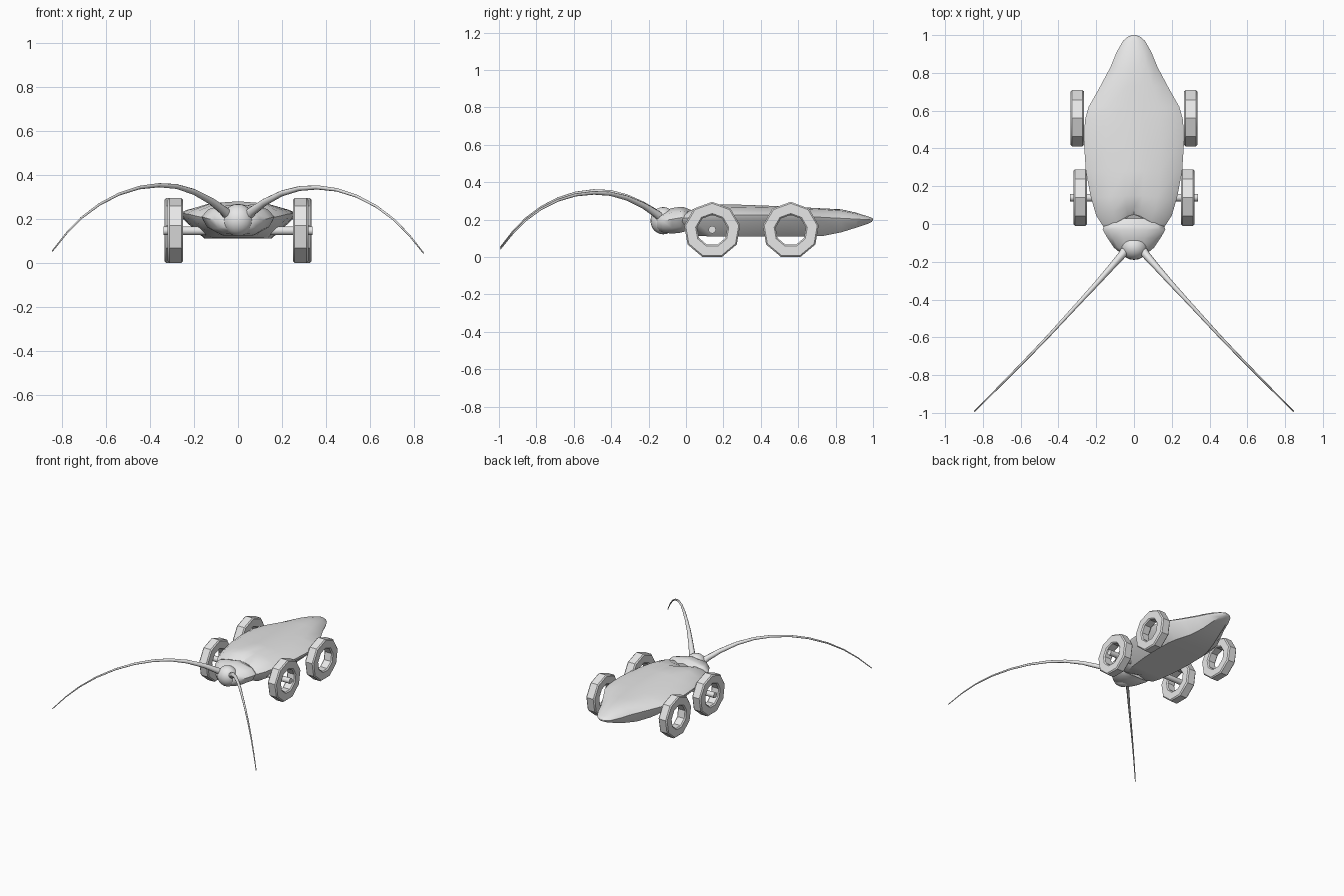
import bpy, bmesh, math
from mathutils import Vector

if "Cube" in bpy.data.objects:
    bpy.data.objects.remove(bpy.data.objects["Cube"])

grey = bpy.data.materials.new("plain grey")
grey.diffuse_color = (0.8, 0.8, 0.8, 1)
grey.use_nodes = True
grey.node_tree.nodes["Principled BSDF"].inputs["Base Color"].default_value = grey.diffuse_color


def finish(name, bm, angle=40):
    bmesh.ops.recalc_face_normals(bm, faces=bm.faces)
    mesh = bpy.data.meshes.new(name)
    bm.to_mesh(mesh)
    bm.free()
    obj = bpy.data.objects.new(name, mesh)
    mesh.materials.append(grey)
    bpy.context.collection.objects.link(obj)
    bpy.ops.object.select_all(action='DESELECT')
    obj.select_set(True)
    bpy.context.view_layer.objects.active = obj
    bpy.ops.object.shade_smooth_by_angle(angle=math.radians(angle))
    return obj


def loft(name, rings, closed_loop=False, angle=40):
    """Skin a list of equal-length point rings, capping the ends."""
    bm = bmesh.new()
    rows = [[bm.verts.new(p) for p in ring] for ring in rings]
    pairs = list(zip(rows, rows[1:])) + ([(rows[-1], rows[0])] if closed_loop else [])
    for a, b in pairs:
        for i in range(len(a)):
            j = (i + 1) % len(a)
            bm.faces.new((a[i], a[j], b[j], b[i]))
    if not closed_loop:
        bm.faces.new(rows[0])
        bm.faces.new(rows[-1])
    return finish(name, bm, angle)


def mirrored(half):
    """Complete a half ring that starts and ends on the centre plane."""
    return half + [(-x, y, z) for x, y, z in half[-2:0:-1]]


# Wing case: y, half width, centre top, shoulder top, side height, bottom, front sweep
stations = [
    (0.05, 0.155, 0.215, 0.245, 0.205, 0.130, 0.075),
    (0.09, 0.200, 0.245, 0.268, 0.215, 0.112, 0.045),
    (0.15, 0.228, 0.280, 0.270, 0.222, 0.110, 0.010),
    (0.28, 0.255, 0.280, 0.267, 0.225, 0.110, 0),
    (0.42, 0.264, 0.275, 0.264, 0.225, 0.110, 0),
    (0.55, 0.260, 0.270, 0.260, 0.222, 0.110, 0),
    (0.62, 0.240, 0.266, 0.257, 0.220, 0.110, 0),
    (0.73, 0.178, 0.260, 0.254, 0.212, 0.112, 0),
    (0.83, 0.125, 0.255, 0.247, 0.207, 0.132, 0),
    (0.91, 0.092, 0.237, 0.231, 0.203, 0.157, 0),
    (0.97, 0.058, 0.217, 0.214, 0.200, 0.177, 0),
    (0.992, 0.032, 0.208, 0.207, 0.200, 0.187, 0),
    (1.0, 0.008, 0.202, 0.201, 0.199, 0.196, 0)]
rings = []
for y, w, top, sh, side, bot, sweep in stations:
    rings.append(mirrored([
        (0, y, top), (0.20 * w, y - 0.1 * sweep, (top + 2 * sh) / 3 + 0.003),
        (0.55 * w, y - 0.5 * sweep, sh),
        (0.88 * w, y - 0.9 * sweep, side + 0.4 * (sh - side)),
        (w, y - sweep, side), (0.96 * w, y - sweep, side - 0.2 * (side - bot)),
        (0.58 * w, y - 0.4 * sweep, bot), (0, y, bot)]))
loft("wing_case", rings)

# Thorax plate between head and wing case: y, half width, top, side height, bottom
rings = []
for y, w, top, side, bot in [
        (-0.155, 0.070, 0.225, 0.190, 0.145), (-0.125, 0.106, 0.242, 0.193, 0.132),
        (-0.075, 0.140, 0.262, 0.202, 0.125), (-0.030, 0.166, 0.268, 0.210, 0.130),
        (-0.010, 0.158, 0.266, 0.210, 0.135), (0.030, 0.105, 0.250, 0.205, 0.140)]:
    rings.append(mirrored([
        (0, y, top), (0.4 * w, y, top - 0.01), (0.8 * w, y, side + 0.6 * (top - side)),
        (w, y, side), (0.85 * w, y, side - 0.6 * (side - bot)),
        (0.5 * w, y, bot), (0, y, bot)]))
loft("thorax", rings, angle=50)

# Head
bm = bmesh.new()
bmesh.ops.create_uvsphere(bm, u_segments=20, v_segments=12, radius=1)
bmesh.ops.scale(bm, vec=(0.073, 0.068, 0.073), verts=bm.verts)
bmesh.ops.translate(bm, vec=(0, -0.122, 0.194), verts=bm.verts)
finish("head", bm, 60)

# Tapered arching feelers
arc = [(0.035, -0.125, 0.205, 0.026), (0.065, -0.165, 0.235, 0.021),
       (0.12, -0.228, 0.275, 0.017), (0.20, -0.318, 0.316, 0.0135),
       (0.28, -0.405, 0.338, 0.011), (0.36, -0.492, 0.343, 0.0095),
       (0.45, -0.590, 0.332, 0.008), (0.54, -0.684, 0.303, 0.007),
       (0.63, -0.776, 0.256, 0.006), (0.71, -0.857, 0.196, 0.005),
       (0.78, -0.927, 0.125, 0.004), (0.845, -0.992, 0.043, 0.003)]
for side, name in ((1, "right_feeler"), (-1, "left_feeler")):
    lift = 0 if side > 0 else 0.01
    pts = [Vector((side * x, y, z + lift * min(1, x / 0.3))) for x, y, z, r in arc]
    rings = []
    for i, p in enumerate(pts):
        t = (pts[min(i + 1, len(pts) - 1)] - pts[max(i - 1, 0)]).normalized()
        u = t.cross(Vector((0, 0, 1))).normalized()
        v = u.cross(t)
        rings.append([p + arc[i][3] * (math.cos(a) * u + math.sin(a) * v)
                      for a in (k * math.tau / 8 for k in range(8))])
    loft(name, rings, angle=60)

# Nine-sided ring wheels with softened rims
R, r, C, B = 0.152, 0.082, 0.143, 0.008
for label, cy, cx in (("front", 0.14, 0.285), ("rear", 0.56, 0.30)):
    for side, hand in ((1, "right"), (-1, "left")):
        h = 0.035
        section = [(-h, r + B), (-h, R - B), (-h + B, R), (h - B, R),
                   (h, R - B), (h, r + B), (h - B, r), (-h + B, r)]
        rings = []
        for k in range(9):
            a = math.pi / 2 + k * math.tau / 9
            rings.append([(side * cx + dx, cy + q * math.cos(a), C + q * math.sin(a))
                          for dx, q in section])
        loft(f"{label}_{hand}_wheel", rings, closed_loop=True, angle=30)

# Axle running through the front wheels
rings = [[(x, 0.14 + 0.02 * math.cos(k * math.tau / 12), 0.146 + 0.02 * math.sin(k * math.tau / 12))
          for k in range(12)] for x in (-0.34, 0.34)]
loft("front_axle", rings)
